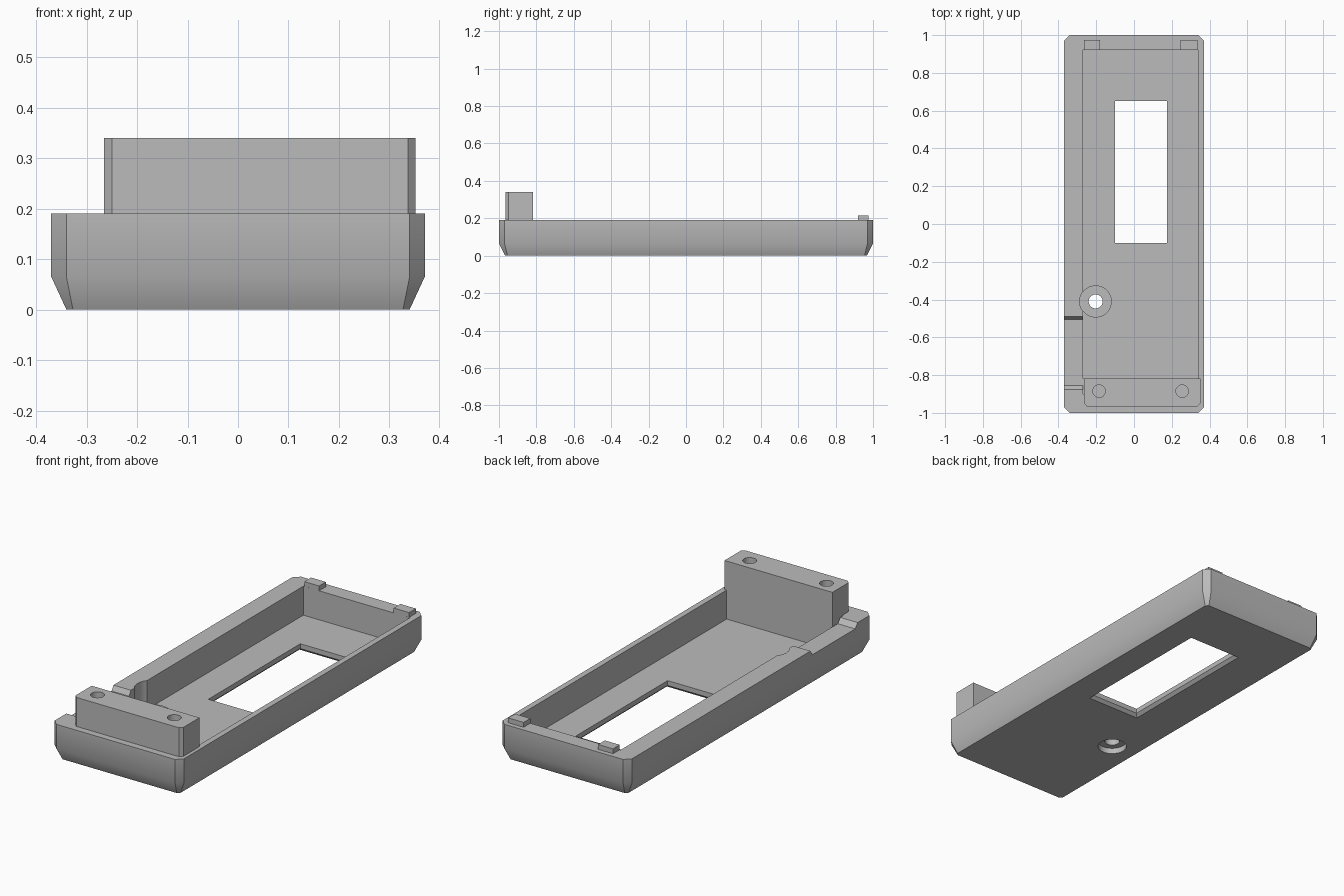
import bpy, bmesh, math

if "Cube" in bpy.data.objects:
    bpy.data.objects.remove(bpy.data.objects["Cube"])

grey = bpy.data.materials.new("plain grey")
grey.diffuse_color = (0.5, 0.5, 0.5, 1)
grey.use_nodes = True
grey.node_tree.nodes["Principled BSDF"].inputs["Base Color"].default_value = grey.diffuse_color


def loft(name, rings):
    """Solid made from stacked rings, each a list of (x, y, z) in the same order."""
    bm = bmesh.new()
    vs = [[bm.verts.new(p) for p in r] for r in rings]
    n = len(vs[0])
    bm.faces.new(vs[0][::-1])
    bm.faces.new(vs[-1])
    for a, b in zip(vs, vs[1:]):
        for i in range(n):
            j = (i + 1) % n
            bm.faces.new((a[i], a[j], b[j], b[i]))
    bmesh.ops.recalc_face_normals(bm, faces=bm.faces[:])
    me = bpy.data.meshes.new(name)
    bm.to_mesh(me)
    bm.free()
    ob = bpy.data.objects.new(name, me)
    bpy.context.collection.objects.link(ob)
    me.materials.append(grey)
    return ob


def octagon(hx, hy, c, z):
    """Rectangle outline with cut corners."""
    return [(-hx + c, -hy, z), (hx - c, -hy, z), (hx, -hy + c, z), (hx, hy - c, z),
            (hx - c, hy, z), (-hx + c, hy, z), (-hx, hy - c, z), (-hx, -hy + c, z)]


def rect(x0, x1, y0, y1, z):
    return [(x0, y0, z), (x1, y0, z), (x1, y1, z), (x0, y1, z)]


def box(name, x0, x1, y0, y1, z0, z1):
    return loft(name, [rect(x0, x1, y0, y1, z0), rect(x0, x1, y0, y1, z1)])


def cylinder(name, x, y, r, z0, z1, n=48):
    return loft(name, [[(x + r * math.cos(2 * math.pi * i / n),
                         y + r * math.sin(2 * math.pi * i / n), z) for i in range(n)]
                       for z in (z0, z1)])


def combine(target, other, op):
    """Apply a boolean and remove the helper."""
    mod = target.modifiers.new("cut", 'BOOLEAN')
    mod.operation, mod.solver, mod.object = op, 'EXACT', other
    bpy.context.view_layer.objects.active = target
    bpy.ops.object.modifier_apply(modifier=mod.name)
    bpy.data.objects.remove(other, do_unlink=True)


# tray: cut corners, sides tapering in towards the base
tray = loft("tray", [octagon(0.34, 0.967, 0.013, 0), octagon(0.37, 1, 0.03, 0.065),
                     octagon(0.37, 1, 0.03, 0.19)])
combine(tray, box("cavity", -0.27, 0.34, -0.9, 0.92, 0.04, 0.3), 'DIFFERENCE')

# end block with chamfered front corners
z0, z1 = 0.03, 0.34
outline = [(-0.25, -0.965), (0.337, -0.965), (0.352, -0.95), (0.352, -0.818),
           (-0.265, -0.818), (-0.265, -0.95)]
block = loft("end_block", [[(x, y, z) for x, y in outline] for z in (z0, z1)])
combine(tray, block, 'UNION')
# filler between block and left wall
combine(tray, box("filler", -0.29, -0.25, -0.92, -0.818, 0.03, 0.16), 'UNION')
for x in (-0.185, 0.255):
    combine(tray, cylinder("block_hole", x, -0.885, 0.033, 0.14, 0.4), 'DIFFERENCE')

# locating tabs on the back rim
for x0, x1 in ((-0.265, -0.18), (0.247, 0.335)):
    combine(tray, box("tab", x0, x1, 0.9201, 0.975, 0.15, 0.215), 'UNION')

# screw boss, with clearance in the wall and a counterbore below
bx, by = -0.203, -0.41
combine(tray, cylinder("boss", bx, by, 0.085, 0.02, 0.065), 'UNION')
combine(tray, cylinder("clearance", bx, by, 0.085, 0.065, 0.3), 'DIFFERENCE')
combine(tray, cylinder("counterbore", bx, by, 0.07, -0.1, 0.03), 'DIFFERENCE')
combine(tray, cylinder("screw_hole", bx, by, 0.037, -0.1, 0.2), 'DIFFERENCE')

# shallow recess with sloped ends in the left rim
combine(tray, loft("rim_recess", [rect(-0.4, -0.2655, -0.855, -0.505, 0.165),
                                  rect(-0.4, -0.2655, -0.875, -0.49, 0.1901),
                                  rect(-0.4, -0.2655, -0.875, -0.49, 0.25)]), 'DIFFERENCE')

# window through the floor, chamfered underneath
b = 0.015
combine(tray, loft("window", [rect(-0.1 - b, 0.175 + b, -0.1 - b, 0.652 + b, -0.01),
                              rect(-0.1 - b, 0.175 + b, -0.1 - b, 0.652 + b, 0),
                              rect(-0.1, 0.175, -0.1, 0.652, b),
                              rect(-0.1, 0.175, -0.1, 0.652, 0.1)]), 'DIFFERENCE')

for o in bpy.context.selected_objects:
    o.select_set(False)
tray.select_set(True)
bpy.context.view_layer.objects.active = tray
bpy.ops.object.shade_smooth_by_angle(angle=math.radians(30))
